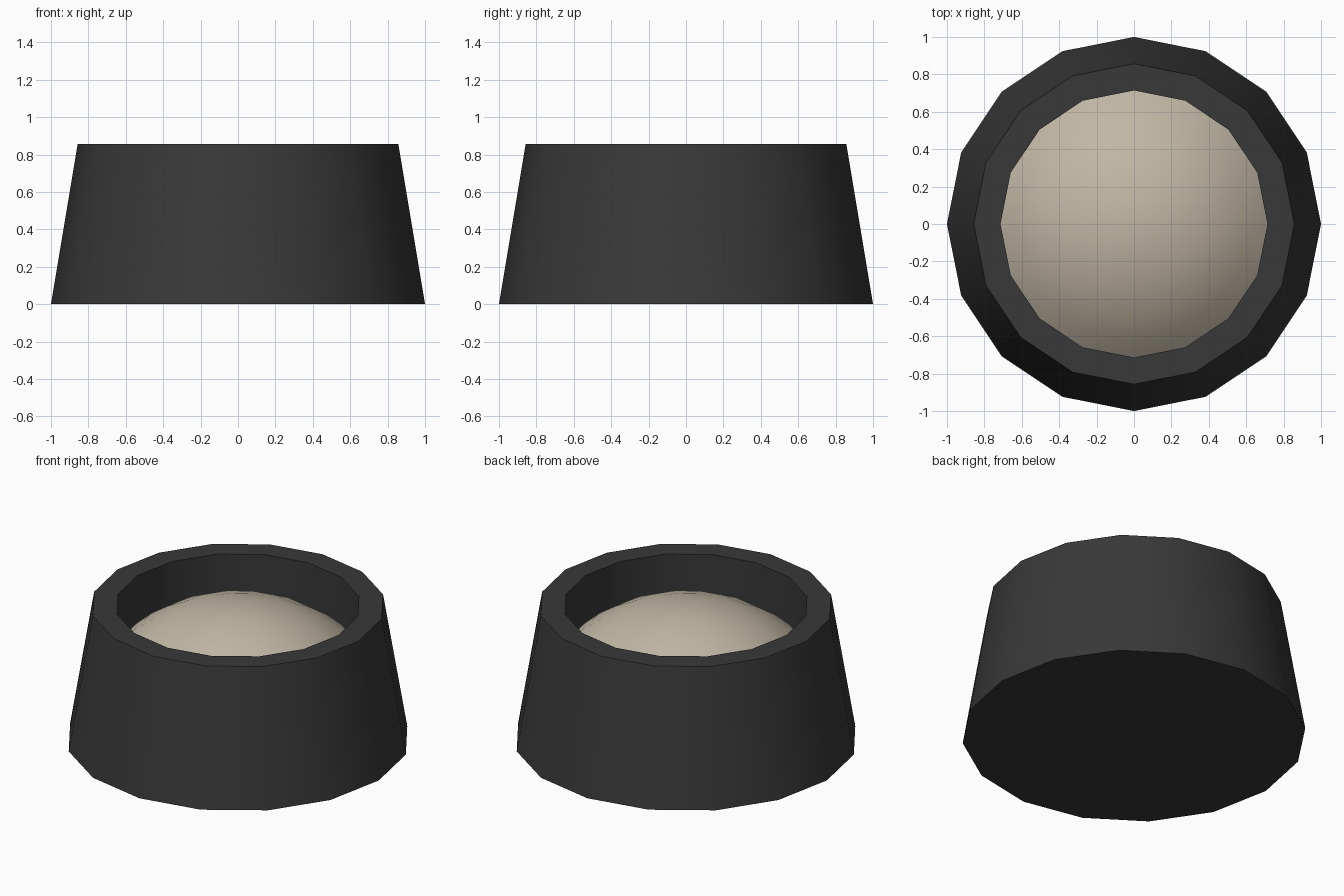
import bpy, bmesh, math

if "Cube" in bpy.data.objects:
    bpy.data.objects.remove(bpy.data.objects["Cube"])

N = 16


def material(name, rgb):
    m = bpy.data.materials.new(name)
    m.diffuse_color = (*rgb, 1)
    m.use_nodes = True
    m.node_tree.nodes["Principled BSDF"].inputs["Base Color"].default_value = m.diffuse_color
    return m


def lathe(name, profile, mat, angle):
    """Revolve (radius, z) points; radius 0 makes a pole."""
    bm = bmesh.new()
    rings = []
    for r, z in profile:
        if r == 0:
            rings.append([bm.verts.new((0, 0, z))] * N)
        else:
            rings.append([bm.verts.new((r * math.cos(2 * math.pi * i / N),
                                        r * math.sin(2 * math.pi * i / N), z)) for i in range(N)])
    for a, b in zip(rings, rings[1:]):
        for i in range(N):
            j = (i + 1) % N
            bm.faces.new(dict.fromkeys((a[i], a[j], b[j], b[i])))
    bm.normal_update()
    me = bpy.data.meshes.new(name)
    bm.to_mesh(me)
    bm.free()
    me.materials.append(mat)
    ob = bpy.data.objects.new(name, me)
    bpy.context.collection.objects.link(ob)
    bpy.ops.object.select_all(action='DESELECT')
    ob.select_set(True)
    bpy.context.view_layer.objects.active = ob
    bpy.ops.object.shade_smooth_by_angle(angle=math.radians(angle))
    return ob


dark = material("charcoal", (0.04, 0.04, 0.04))
cream = material("warm_beige", (0.53, 0.47, 0.37))

# Tapered bowl: closed base, outer wall, flat rim, straight inner wall
EDGE_Z = 0.555
lathe("bowl", [(0, 0), (1, 0), (0.857, 0.857), (0.714, 0.857), (0.714, EDGE_Z)], dark, 40)

# Domed filling: spherical cap meeting the inner wall
R_EDGE, H = 0.714, 0.295
R = (R_EDGE ** 2 + H ** 2) / (2 * H)
A = math.asin(R_EDGE / R)
STEPS = 6
cap = [(R * math.sin(A * (1 - k / STEPS)) if k < STEPS else 0,
        EDGE_Z + H - R + R * math.cos(A * (1 - k / STEPS))) for k in range(STEPS + 1)]
lathe("domed_filling", cap, cream, 40)
